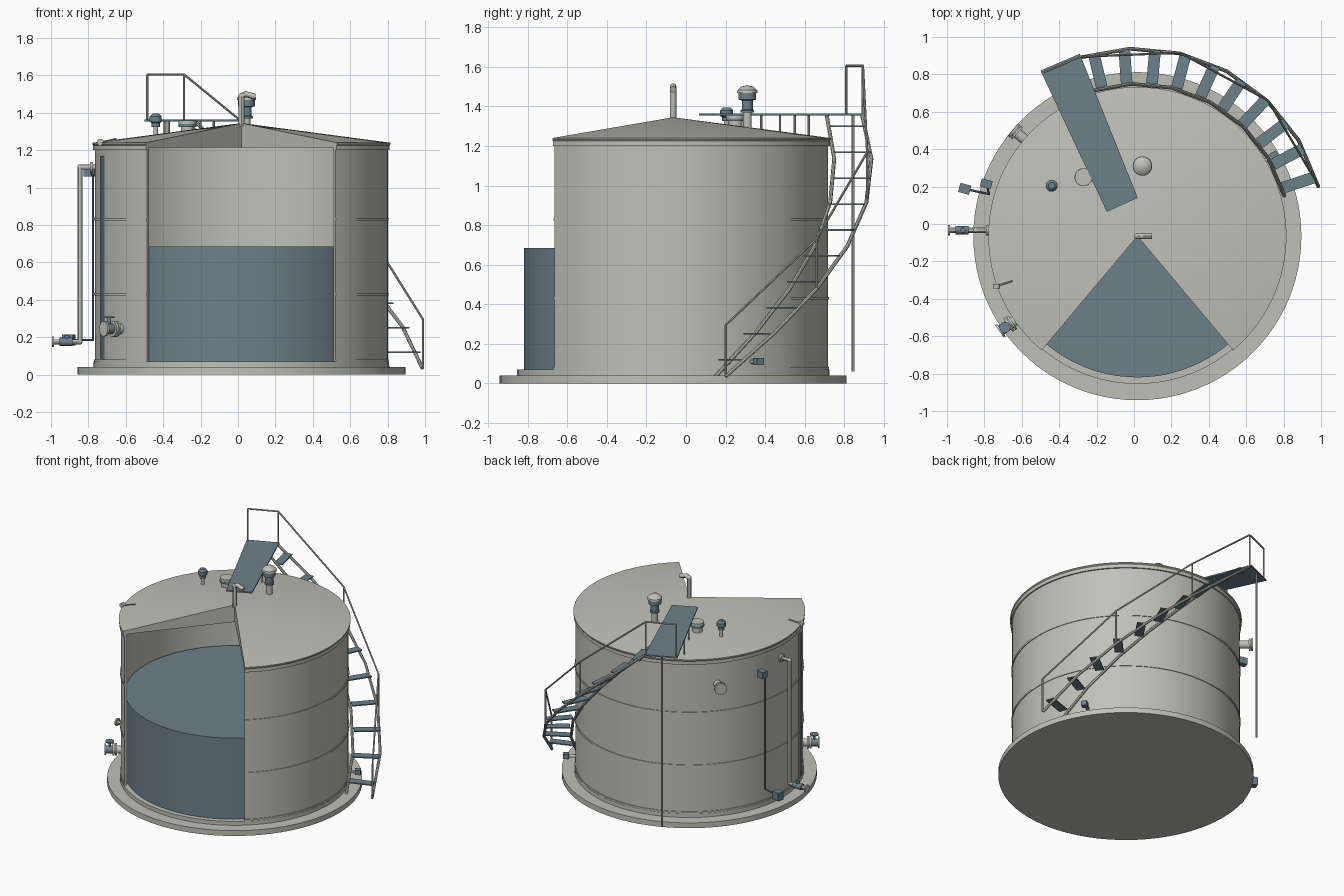
import bpy, bmesh, math
from mathutils import Vector, Matrix

if "Cube" in bpy.data.objects:
    bpy.data.objects.remove(bpy.data.objects["Cube"])

CX, CY = 0.018, -0.065           # tank axis
CUT0, CUT1 = -50, 230            # swept range left after the front cutaway


def material(name, col):
    m = bpy.data.materials.new(name)
    m.diffuse_color = (*col, 1)
    m.use_nodes = True
    m.node_tree.nodes["Principled BSDF"].inputs["Base Color"].default_value = m.diffuse_color
    return m


GREY = material("light grey steel", (0.53, 0.53, 0.49))
BLUE = material("slate blue", (0.155, 0.22, 0.255))


def polar(r, deg, z):
    a = math.radians(deg)
    return Vector((CX + r * math.cos(a), CY + r * math.sin(a), z))


def finish(name, bm, mat):
    bmesh.ops.remove_doubles(bm, verts=bm.verts, dist=1e-5)
    bmesh.ops.recalc_face_normals(bm, faces=bm.faces)
    me = bpy.data.meshes.new(name)
    bm.to_mesh(me)
    bm.free()
    me.materials.append(mat)
    ob = bpy.data.objects.new(name, me)
    bpy.context.collection.objects.link(ob)
    bpy.context.view_layer.objects.active = ob
    ob.select_set(True)
    bpy.ops.object.shade_smooth_by_angle(angle=math.radians(30))
    ob.select_set(False)
    return ob


def revolve(name, profile, mat, a0=0, a1=360, n=96, centre=(CX, CY)):
    """Sweep a closed (radius, z) profile around a vertical axis."""
    bm = bmesh.new()
    rings = []
    for i in range(n + 1):
        a = math.radians(a0 + (a1 - a0) * i / n)
        rings.append([bm.verts.new((centre[0] + r * math.cos(a), centre[1] + r * math.sin(a), z))
                      for r, z in profile])
    k = len(profile)
    for i in range(n):
        for j in range(k):
            if profile[j][0] == 0 and profile[(j + 1) % k][0] == 0:
                continue
            quad = (rings[i][j], rings[i + 1][j], rings[i + 1][(j + 1) % k], rings[i][(j + 1) % k])
            bm.faces.new(quad)
    if a1 - a0 < 360:
        bm.faces.new(rings[0])
        bm.faces.new(rings[-1])
    bmesh.ops.dissolve_degenerate(bm, dist=1e-6, edges=bm.edges)
    return finish(name, bm, mat)


def add_rod(bm, p, q, r, n=12):
    p, q = Vector(p), Vector(q)
    d = q - p
    m = Matrix.Translation((p + q) / 2) @ d.to_track_quat('Z', 'Y').to_matrix().to_4x4()
    bmesh.ops.create_cone(bm, cap_ends=True, segments=n, radius1=r, radius2=r, depth=d.length, matrix=m)


def rods(name, pairs, mat, n=12):
    """Cylinders given as (start, end, radius)."""
    bm = bmesh.new()
    for p, q, r in pairs:
        add_rod(bm, p, q, r, n)
    return finish(name, bm, mat)


def pipe(name, path, r, mat, n=12):
    """Jointed tube through the points."""
    bm = bmesh.new()
    for p, q in zip(path, path[1:]):
        add_rod(bm, p, q, r, n)
    for p in path[1:-1]:
        bmesh.ops.create_uvsphere(bm, u_segments=n, v_segments=8, radius=r * 1.02,
                                  matrix=Matrix.Translation(p))
    return finish(name, bm, mat)


def boxes(name, items, mat):
    """Boxes given as (centre, size, turn in degrees)."""
    bm = bmesh.new()
    for c, s, a in items:
        m = Matrix.Translation(c) @ Matrix.Rotation(math.radians(a), 4, 'Z') @ Matrix.Diagonal((*s, 1))
        bmesh.ops.create_cube(bm, size=1, matrix=m)
    return finish(name, bm, mat)


def rect(r0, r1, z0, z1):
    return [(r0, z0), (r1, z0), (r1, z1), (r0, z1)]


# Foundation, floor, contents
revolve("foundation", rect(0, 0.877, 0, 0.04), GREY)
revolve("floor_plate", rect(0, 0.79, 0.04, 0.07), GREY)
revolve("liquid", rect(0, 0.755, 0.07, 0.685), BLUE)

# Cutaway shell, seams and roof
revolve("shell", rect(0.768, 0.783, 0.07, 1.215), GREY, CUT0, CUT1)
for i, z in enumerate((0.075, 0.43, 0.83)):
    revolve(f"seam_{i}", rect(0.78, 0.788, z - 0.007, z + 0.007), GREY, CUT0, CUT1)
revolve("eave_ring", rect(0.78, 0.793, 1.2, 1.236), GREY, CUT0, CUT1)
revolve("roof", [(0, 1.215), (0.785, 1.215), (0.797, 1.232), (0.797, 1.24), (0, 1.345)], GREY, CUT0, CUT1)

# Apex gooseneck
pipe("gooseneck", [(CX, CY, 1.33), (CX, CY, 1.49), (CX + 0.025, CY, 1.5), (CX + 0.075, CY, 1.485)],
     0.016, GREY)

# Mushroom vent
V = (0.045, 0.31)
revolve("vent_pipe", rect(0, 0.022, 1.27, 1.38), GREY, n=24, centre=V)
revolve("vent_body", [(0, 1.37), (0.034, 1.37), (0.034, 1.38), (0.028, 1.385), (0.028, 1.43),
                      (0.045, 1.435), (0.045, 1.47), (0, 1.47)], BLUE, n=24, centre=V)
revolve("vent_cap", [(0, 1.468), (0.052, 1.468), (0.05, 1.482), (0.03, 1.5), (0, 1.507)], GREY, n=24, centre=V)

# Roof hatch and relief valve
H = (-0.27, 0.25)
revolve("hatch_neck", rect(0, 0.036, 1.26, 1.335), GREY, n=24, centre=H)
revolve("hatch_flange", rect(0, 0.048, 1.325, 1.34), BLUE, n=24, centre=H)
revolve("hatch_cover", rect(0, 0.047, 1.34, 1.358), GREY, n=24, centre=H)
R = (-0.44, 0.205)
revolve("relief_stem", rect(0, 0.013, 1.26, 1.34), GREY, n=16, centre=R)
revolve("relief_body", [(0, 1.325), (0.022, 1.325), (0.022, 1.345), (0.032, 1.352), (0.032, 1.38),
                        (0.018, 1.395), (0, 1.395)], BLUE, n=20, centre=R)

# Walkway over the roof
bm = bmesh.new()
corners = [(-0.5, 0.82), (-0.145, 0.065), (0.02, 0.14), (-0.29, 0.91)]
low = bm.faces.new([bm.verts.new((x, y, 1.353)) for x, y in corners])
up = bmesh.ops.extrude_face_region(bm, geom=[low])["geom"]
bmesh.ops.translate(bm, vec=(0, 0, 0.01), verts=[v for v in up if isinstance(v, bmesh.types.BMVert)])
finish("walkway", bm, BLUE)
rods("walkway_posts", [((x, y, 1.23), (x, y, 1.355), 0.006) for x, y in
                       [(-0.37, 0.55), (-0.2, 0.62), (-0.29, 0.38), (-0.13, 0.475)]], GREY, 8)
rods("landing_column", [((-0.39, 0.845, 0.06), (-0.39, 0.845, 1.355), 0.008)], GREY)

# Spiral stair: treads, stringers, handrail
A0, A1, Z0, Z1 = 15.3, 107.7, 0.035, 1.355
steps = [(18.4 + 9.45 * i, 0.12 + 0.131 * i) for i in range(10)]
boxes("treads", [(polar(0.91, a, z), (0.18, 0.062, 0.008), a) for a, z in steps], BLUE)


def helix(r, n, z0, z1):
    return [polar(r, A0 + (A1 - A0) * i / n, z0 + (z1 - z0) * i / n) for i in range(n + 1)]


pipe("outer_stringer", helix(1.003, 6, Z0, Z1), 0.010, GREY, 8)
pipe("inner_stringer", helix(0.815, 6, Z0, Z1), 0.010, GREY, 8)
top = Vector((-0.485, 0.81, 1.605))
rail = helix(1.007, 3, 0.295, 1.605)
pipe("handrail", rail + [top], 0.006, GREY, 8)
feet = helix(1.007, 3, Z0, Z1) + [Vector((top.x, top.y, 1.355))]
rods("handrail_posts", [(f, t, 0.006) for f, t in zip(feet, rail + [top])], GREY, 8)


# Flanged nozzle pointing straight out of the shell
def nozzle(name, deg, z, r_out, rad):
    return rods(name, [(polar(0.77, deg, z), polar(r_out, deg, z), rad * 0.65),
                       (polar(r_out - 0.03, deg, z), polar(r_out - 0.018, deg, z), rad),
                       (polar(r_out - 0.014, deg, z), polar(r_out, deg, z), rad)], GREY, 24)


nozzle("upper_nozzle", 139.4, 1.04, 0.875, 0.043)

# Outlet nozzle with wheel valve
nozzle("outlet_nozzle", 214.6, 0.245, 0.84, 0.043)
c = polar(0.86, 214.6, 0.245)
rods("outlet_valve", [(polar(0.835, 214.6, 0.245), polar(0.885, 214.6, 0.245), 0.028),
                      (c, c + Vector((0, 0, 0.06)), 0.008),
                      (c + Vector((0, 0, 0.058)), c + Vector((0, 0, 0.066)), 0.03)], BLUE, 20)
rods("outlet_flange", [(polar(0.884, 214.6, 0.245), polar(0.896, 214.6, 0.245), 0.04)], GREY, 24)

# Fill pipe on the left
PY = -0.033
pipe("fill_pipe", [Vector((x, PY, z)) for x, z in [(-0.755, 1.11), (-0.845, 1.11), (-0.845, 0.175), (-0.99, 0.175)]],
     0.014, GREY)
rods("fill_flanges", [((-0.775, PY, 1.11), (-0.79, PY, 1.11), 0.028),
                      ((-0.985, PY, 0.175), (-0.995, PY, 0.175), 0.028)], GREY, 20)
rods("fill_valve", [((-0.955, PY, 0.175), (-0.885, PY, 0.175), 0.023),
                    ((-0.915, PY, 0.175), (-0.915, PY, 0.21), 0.014)], BLUE, 16)

# Level sensor boxes and conduit
boxes("sensor_boxes", [((-0.79, 0.215, 1.085), (0.06, 0.045, 0.05), -15),
                       ((-0.905, 0.188, 0.185), (0.06, 0.05, 0.06), -15)], BLUE)
pipe("sensor_conduit", [Vector(p) for p in [(-0.785, 0.2, 1.085), (-0.775, 0.16, 1.06), (-0.775, 0.16, 0.185),
                                            (-0.905, 0.188, 0.185)]], 0.006, BLUE, 8)

# Gauge board with pulley arm on the eave
boxes("gauge_board", [(polar(0.79, 199.5, 0.625), (0.012, 0.032, 1.09), 199.5)], BLUE)
g = polar(0.8, 199.5, 1.243)
rods("gauge_pulley", [(g - Vector((0, 0.012, 0)), g + Vector((0, 0.012, 0)), 0.018),
                      (g, (-0.65, -0.305, 1.262), 0.004)], GREY, 16)

# Drain valve under the stair
rods("drain_pipe", [(polar(0.77, 30.5, 0.11), polar(0.85, 30.5, 0.11), 0.012)], GREY)
boxes("drain_valve", [(polar(0.85, 30.5, 0.11), (0.04, 0.04, 0.035), 30.5)], BLUE)
